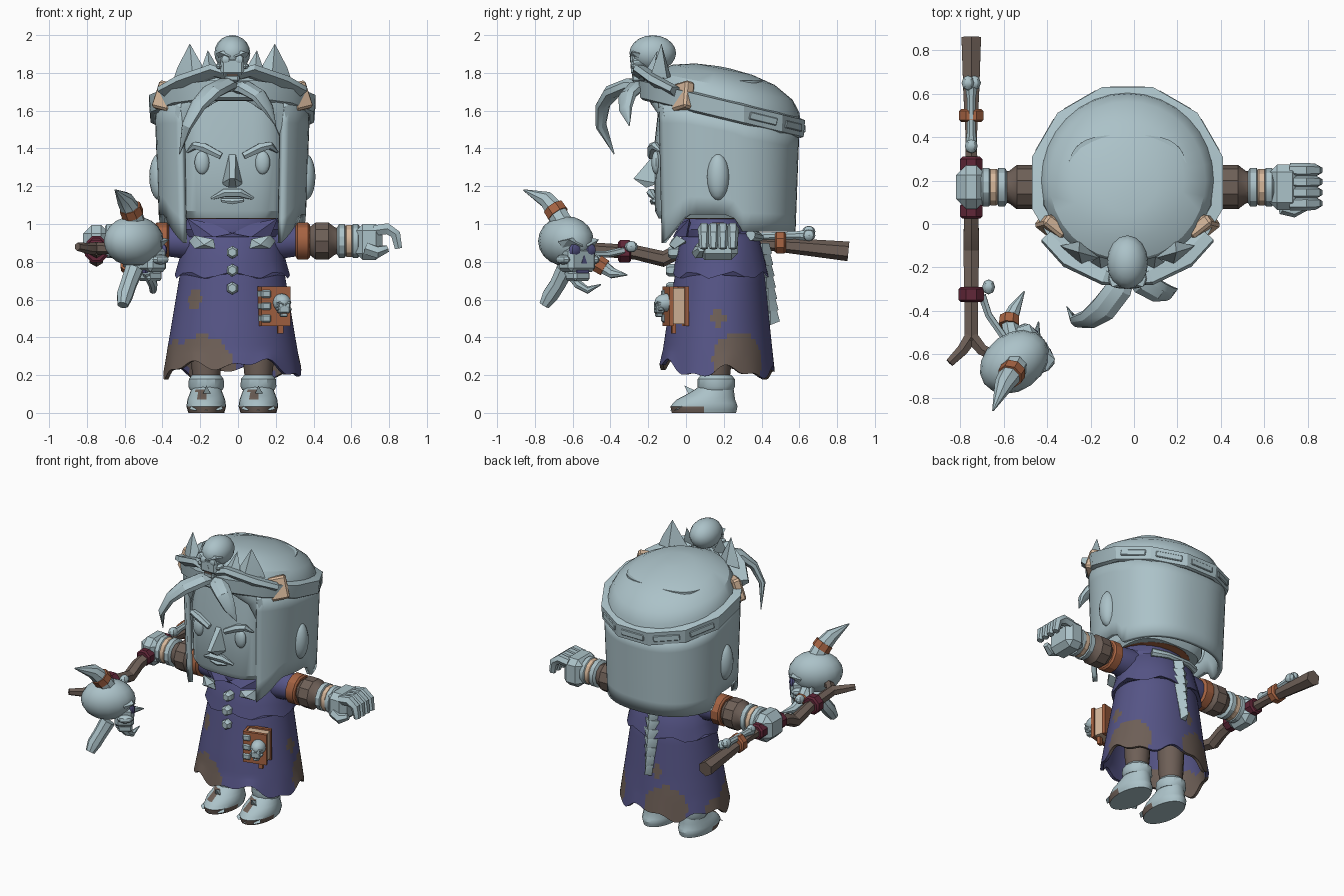
import bpy, bmesh, math
from mathutils import Vector, Matrix, Euler

if "Cube" in bpy.data.objects:
    bpy.data.objects.remove(bpy.data.objects["Cube"])

CX = -0.03  # symmetry plane of the figure
COL = {"pale": (0.41, 0.54, 0.58), "purple": (0.092, 0.09, 0.24), "brown": (0.155, 0.115, 0.095),
       "leather": (0.38, 0.125, 0.055), "maroon": (0.12, 0.02, 0.04), "cream": (0.68, 0.48, 0.33)}
MAT = {}
for k, c in COL.items():
    MAT[k] = bpy.data.materials.new(k)
    MAT[k].diffuse_color = (*c, 1)


def mk(name, bm, mats, paint=None, M=None):
    """Turn a bmesh into an object; paint(centre, normal) gives the material slot."""
    bmesh.ops.recalc_face_normals(bm, faces=bm.faces)
    if paint:
        for f in bm.faces:
            f.material_index = paint(f.calc_center_median(), f.normal)
    if M:
        bm.transform(M)
    me = bpy.data.meshes.new(name)
    bm.to_mesh(me)
    bm.free()
    for m in mats.split():
        me.materials.append(MAT[m])
    ob = bpy.data.objects.new(name, me)
    bpy.context.collection.objects.link(ob)
    return ob


def skin(bm, rings, closed=False):
    n = len(rings[0])
    for a, b in zip(rings, rings[1:] + ([rings[0]] if closed else [])):
        for i in range(n):
            bm.faces.new((a[i], a[(i + 1) % n], b[(i + 1) % n], b[i]))
    if not closed:
        bm.faces.new(rings[0][::-1])
        bm.faces.new(rings[-1])


def sup(a, rx, ry, e):
    c, s = math.cos(a), math.sin(a)
    return (rx * math.copysign(abs(c) ** (2 / e), c), ry * math.copysign(abs(s) ** (2 / e), s))


def loft(name, keys, mats, n=24, e=2.0, tilt=0, hem=None, sub=1, paint=None, x=CX, closed=False, off=0):
    """Stacked oval rings; each key is (z, centre y, rx, ry). The lowest rings follow the hem."""
    bm = bmesh.new()
    ks = []
    for p, q in zip(keys, keys[1:]):
        ks += [[u + (v - u) * j / sub for u, v in zip(p, q)] for j in range(sub)]
    ks.append(keys[-1])
    zmin = min(k[0] for k in ks)
    rings = []
    for z, cy, rx, ry in ks:
        ring = []
        for i in range(n):
            a = (i + off) * math.tau / n
            px, py = sup(a, rx, ry, e)
            dz = hem(a) * max(0, 1 - (z - zmin) / .12) if hem else 0
            ring.append(bm.verts.new((x + px, cy + py, z + tilt * py + dz)))
        rings.append(ring)
    skin(bm, rings, closed)
    return mk(name, bm, mats, paint)


def tube(name, pts, radii, mats, n=8, flat=1.0, M=None):
    """Tapered sweep along a path."""
    bm, P, rings = bmesh.new(), [Vector(p) for p in pts], []
    t0 = (P[1] - P[0]).normalized()
    ref = Vector((0, 0, 1)) if abs(t0.x) > 0.8 else Vector((1, 0, 0))
    for i, p in enumerate(P):
        t = (P[min(i + 1, len(P) - 1)] - P[max(i - 1, 0)]).normalized()
        ref = (ref - t * ref.dot(t)).normalized()
        b = t.cross(ref)
        rings.append([bm.verts.new(p + radii[i] * (ref * math.cos(a) + b * math.sin(a) * flat))
                      for a in [(k + .5) * math.tau / n for k in range(n)]])
    skin(bm, rings)
    return mk(name, bm, mats, None, M)


def box(name, loc, size, mats, rot=(0, 0, 0), bev=0.0, M=None):
    bm = bmesh.new()
    bmesh.ops.create_cube(bm, size=1, matrix=Matrix.Diagonal((*size, 1)))
    if bev:
        bmesh.ops.bevel(bm, geom=bm.edges[:], offset=bev, segments=1, affect='EDGES')
    T = Matrix.Translation(loc) @ Euler(rot).to_matrix().to_4x4()
    return mk(name, bm, mats, None, M @ T if M else T)


def ball(name, loc, r, mats, M=None, u=16, v=10):
    bm = bmesh.new()
    T = Matrix.Translation(loc) @ Matrix.Diagonal((*r, 1))
    bmesh.ops.create_uvsphere(bm, u_segments=u, v_segments=v, radius=1, matrix=T)
    return mk(name, bm, mats, None, M)


def hull(name, pts, mats, M=None):
    bm = bmesh.new()
    for p in pts:
        bm.verts.new(p)
    bmesh.ops.convex_hull(bm, input=bm.verts[:])
    return mk(name, bm, mats, None, M)


def skull(name, loc, s, yaw, eye, mouth):
    M = Matrix.Translation(loc) @ Matrix.Rotation(yaw, 4, 'Z') @ Matrix.Scale(s, 4)
    ball(name + "_cranium", (0, .1, .15), (.5, .65, .5), "pale", M)
    box(name + "_face", (0, -.28, -.22), (.66, .46, .5), "pale", (0, 0, 0), .08, M)
    box(name + "_teeth", (0, -.3, -.55), (.4, .36, .2), "pale", (0, 0, 0), .05, M)
    box(name + "_mouth", (0, -.28, -.46), (.3, .4, .06), mouth, M=M)
    hull(name + "_nose", [(-.07, -.525, -.3), (.07, -.525, -.3), (0, -.525, -.12), (0, -.45, -.2)], eye, M)
    for q in (-1, 1):
        ball(name + "_socket", (q * .19, -.46, -.03), (.14, .08, .13), eye, M, 8, 6)
        hull(name + "_brow", [(q * .05, -.55, .04), (q * .38, -.5, .18), (q * .46, -.25, .14), (q * .05, -.4, .26),
                              (q * .38, -.3, .02)], "pale", M)
        ball(name + "_cheek", (q * .36, -.3, -.22), (.11, .2, .1), "pale", M, 8, 6)


# Hollow coat with ragged hem and worn patches
PATCH = [(-.2, -.1, .22, .19), (-.34, .04, .22, .16), (.3, .29, .28, .15), (.27, .17, .5, .042), (-.24, -.03, .61, .052),
         (-.15, .44, .27, .14), (-.38, .22, .22, .09), (-.08, .42, .5, .04)]
def worn(c, nrm):
    return int(any((c - Vector(p[:3])).length < p[3] for p in PATCH))
def ragged(a):
    return .025 * math.sin(5 * a + .6) + .015 * math.sin(11 * a) + .05 * max(0, -math.sin(a)) ** 3
loft("coat", [(.7, .18, .26, .22), (.45, .17, .305, .255), (.215, .165, .345, .285), (.215, .165, .365, .305),
              (.45, .17, .325, .275), (.72, .18, .28, .24), (.95, .18, .23, .19)],
     "purple brown", 112, hem=ragged, sub=8, paint=worn)
loft("mantle", [(.73, .185, .305, .255), (.8, .185, .285, .24), (.92, .18, .255, .21), (.99, .17, .19, .16)],
     "purple", 24, hem=lambda a: .02 * math.sin(7 * a))
loft("collar", [(.93, .15, .25, .19), (.97, .145, .265, .195), (1.035, .14, .235, .175), (1.0, .14, .2, .14)], "purple", 20)
loft("neck", [(.95, .13, .15, .13), (1.025, .12, .2, .15), (1.028, .12, .25, .255), (1.04, .12, .25, .255)], "leather", 20)
for i, z in enumerate((.85, .755, .66)):
    y = (-.065, -.075, -.075)[i]
    tube("button", [(CX, y + .03, z), (CX, y - .015, z), (CX, y - .03, z)], [.034, .034, .022], "pale", 6)

# Legs, boots, arms and everything mirrored
for s in (-1, 1):
    X = lambda d: CX + s * d
    fx = X(.138)
    loft("leg", [(.16, .16, .07, .07), (.26, .16, .08, .08), (.5, .16, .09, .09)], "brown", 12, x=fx)
    loft("boot", [(0, .095, .095, .17), (.035, .095, .105, .178), (.07, .105, .1, .155), (.11, .14, .085, .115),
                  (.14, .16, .075, .09)], "pale brown", 24, x=fx, sub=2,
         paint=lambda c, nrm: int((.002 < c.z < .036 and c.y < .11 - c.z) or
                                  (.07 < c.z < .12 and c.y < .06 and abs(c.x - fx + .02) < .03)))
    loft("boot_cuff", [(.12, .16, .085, .09), (.14, .16, .095, .1), (.18, .16, .092, .098), (.2, .16, .075, .08)],
         "pale", 12, x=fx)
    for d in (-.06, 0, .06):
        hull("toe_claw", [(fx + d - .03, -.04, .02), (fx + d + .03, -.04, .02), (fx + d, .02, .07), (fx + d, -.088 + abs(d) * .4, .012)], "pale")
    hull("boot_spike", [(fx - .03, .03, .07), (fx + .04, .03, .07), (fx, .09, .1), (fx, -.01, .145)], "pale")
    hull("lapel", [(X(.0), -.06, .95), (X(.2), .0, .93), (X(.24), .02, 1.03), (X(.1), -.03, 1.0), (X(.1), -.07, .93), (X(.1), .03, .95)], "purple")
    hull("shoulder_bone", [(X(.09), -.07, .87), (X(.1), -.075, .92), (X(.2), -.05, .94), (X(.23), -.0, .91), (X(.2), -.06, .87),
                           (X(.15), -.09, .89), (X(.15), .0, .9)], "pale")
    arm = [("sleeve", "purple", [.18, .27, .335], [.1, .095, .085], 12),
           ("armlet", "leather", [.335, .345, .4, .41], [.085, .102, .102, .09], 12),
           ("forearm", "brown", [.4, .44, .51, .545, .57], [.07, .102, .102, .075, .07], 10),
           ("wrist_ring", "pale", [.555, .565, .595, .6], [.075, .092, .092, .08], 12),
           ("wrist_wrap", "cream", [.595, .605, .632, .635], [.08, .087, .087, .08], 12),
           ("wrist_band", "pale", [.63, .638, .665, .675], [.08, .092, .092, .08], 12)]
    for nm, m, xs, rs, n in arm:
        tube(nm, [(X(d), .17, .91) for d in xs], rs, m, n)
    # Head details
    ball("ear", (X(.385), .17, 1.25), (.055, .06, .125), "pale")
    ball("eye", (X(.16), -.158, 1.325), (.04, .025, .062), "pale")
    tube("eyebrow", [(X(.06), -.185, 1.36), (X(.15), -.178, 1.405), (X(.2), -.165, 1.415), (X(.24), -.13, 1.38)],
         [.02, .026, .022, .006], "pale", 6)
    tube("fringe", [(X(0), -.17, 1.76), (X(.14), -.17, 1.69), (X(.25), -.12, 1.6), (X(.3), -.09, 1.4)],
         [.07, .07, .06, .02], "pale", 8, .5)
    # Crown side pieces, spikes and clasps
    tube("crown_wing", [(X(.36), -.05, 1.7), (X(.26), -.15, 1.75), (X(.1), -.23, 1.81), (X(0), -.24, 1.78)],
         [.055, .065, .06, .05], "pale", 6, .5)
    hull("crown_spike", [(X(.12), -.16, 1.77), (X(.31), -.1, 1.77), (X(.22), -.08, 1.78), (X(.21), -.19, 1.78), (X(.225), -.13, 1.955),
                         (X(.29), -.11, 1.83)], "pale")
    hull("crown_spike_small", [(X(.06), -.17, 1.8), (X(.18), -.18, 1.78), (X(.12), -.22, 1.8), (X(.13), -.15, 1.92)], "pale")
    box("crown_clasp", (X(.35), -.015, 1.675), (.06, .12, .15), "cream", (.2, s * -.25, s * -.95), .012)

# Head and face
loft("head", [(1.03, .12, .255, .265), (1.07, .12, .28, .285), (1.4, .12, .29, .29), (1.76, .14, .28, .27)], "pale", 36, e=3.5)
hull("nose", [(CX + q * w, y, z) for q in (-1, 1) for w, y, z in
              ((.018, -.15, 1.39), (.058, -.15, 1.215), (.014, -.278, 1.24), (.02, -.21, 1.192))], "pale")
tube("upper_lip", [(CX - .11, -.165, 1.135), (CX - .04, -.185, 1.165), (CX + .04, -.185, 1.165), (CX + .11, -.165, 1.135)],
     [.008, .024, .024, .008], "pale", 6)
tube("lower_lip", [(CX - .06, -.17, 1.125), (CX, -.175, 1.12), (CX + .06, -.17, 1.125)], [.01, .018, .01], "pale", 6)

# Long hair shell, open at the face
def brim(y):
    return 1.585 - .24 * (y - .19)
bm = bmesh.new()
N, L, cols = 48, 6, []
for i in range(N + 1):
    a = math.radians(-52 + 284 * i / N)
    y0 = .19 + sup(a, 1, .39, 2.4)[1]
    low = 1.05 - min(max(-y0, 0) / .13, 1) * .15 - min(max(y0 - .25, 0) / .04, 1) * .09
    col = []
    for j in range(L + 1):
        k = j / L
        px, py = sup(a, .375 + .02 * k, .375 + .02 * k, 2.4)
        col.append(bm.verts.new((CX + px, .19 + py, low + (brim(.19 + py) - low) * k)))
    cols.append(col)
for a, b in zip(cols, cols[1:]):
    for j in range(L):
        bm.faces.new((a[j], b[j], b[j + 1], a[j + 1]))
hair = mk("hair", bm, "pale")
md = hair.modifiers.new("thickness", 'SOLIDIFY')
md.thickness, md.offset = .03, 0

# Tilted hat dome, twelve-sided band with raised slot plates, front curls
loft("hat_dome", [(1.6, .2, .41, .41), (1.67, .2, .395, .4), (1.73, .2, .36, .365), (1.79, .2, .26, .27),
                  (1.82, .2, .14, .15), (1.83, .2, .03, .03)], "pale", 32, tilt=-.2)
loft("hat_band", [(1.555, .19, .43, .43), (1.565, .19, .448, .448), (1.655, .19, .456, .456), (1.665, .19, .4, .4), (1.56, .19, .39, .39)],
     "pale", 12, tilt=-.24, closed=True, off=.5)
for k in range(1, 6):
    a = k * math.pi / 6
    T = Matrix.Shear('XY', 4, (0, 0)) @ Matrix.Translation((CX + .437 * math.cos(a), .19 + .437 * math.sin(a), 1.61 - .105 * math.sin(a)))
    box("band_plate", (0, 0, 0), (.012, .17, .04), "pale", (.24 * -math.cos(a), 0, a), .004, T)
tube("curl_left", [(CX, -.19, 1.73), (-.07, -.3, 1.735), (-.14, -.39, 1.7), (-.21, -.44, 1.63), (-.27, -.45, 1.52), (-.31, -.38, 1.37)],
     [.05, .065, .065, .05, .035, .003], "pale", 8, .6)
tube("curl_right", [(CX, -.19, 1.73), (.04, -.27, 1.72), (.11, -.31, 1.68), (.16, -.32, 1.61), (.2, -.3, 1.52)],
     [.05, .06, .055, .04, .003], "pale", 8, .6)
skull("crown_skull", (CX, -.195, 1.876), .19, 0, "pale", "brown")

# Open hand
box("palm", (.695, .17, .905), (.14, .21, .19), "pale", bev=.035)
for i, y in enumerate((.095, .145, .195, .248)):
    tube("finger", [(.72, y, .965), (.79, y, .975), (.835, y, .945), (.85, y, .87)], [.032, .034, .03, .022], "pale", 6)
tube("thumb", [(.68, .08, .87), (.74, .065, .85), (.79, .08, .87)], [.035, .035, .02], "pale", 6)

# Fist and staff
box("fist", (-.75, .17, .9), (.14, .2, .19), "pale", bev=.045)
sx = -.75
tube("staff", [(sx, .86, .855), (sx, .6, .88), (sx, .4, .895), (sx, .17, .9), (sx, -.03, .86), (sx, -.12, .815), (sx, -.27, .85), (sx, -.54, .87)],
     [.052, .042, .03, .035, .04, .042, .038, .035], "brown", 6)
tube("fork_outer", [(sx, -.52, .87), (-.79, -.58, .87), (-.85, -.64, .88)], [.035, .03, .022], "brown", 6)
tube("fork_inner", [(sx, -.52, .87), (-.7, -.58, .87), (-.62, -.62, .87)], [.035, .03, .025], "brown", 6)
for y, z, r in ((.275, .9, .055), (.06, .885, .055), (-.325, .855, .064)):
    tube("binding", [(sx, y + .035, z), (sx, y + .025, z), (sx, y - .025, z), (sx, y - .035, z)], [r * .8, r, r, r * .8], "maroon", 8)
tube("binding_strap", [(-.7, -.33, .86), (-.67, -.42, .84), (-.6, -.52, .84)], [.02, .018, .018], "pale", 6)
tube("staff_bone", [(sx, .36, .93), (sx, .42, .935), (sx, .58, .94), (sx, .63, .94)], [.03, .022, .022, .03], "pale", 8)
for x, y, z in ((-.765, .65, .96), (-.735, .65, .94), (-.75, .36, .94), (-.67, -.29, .88)):
    ball("bone_knob", (x, y, z), (.03, .035, .03), "pale", None, 8, 6)
tube("bone_strap", [(sx, .53, .9), (sx, .52, .9), (sx, .48, .9), (sx, .47, .9)], [.05, .062, .062, .05], "leather", 8)

# Horned skull on the staff
skull("staff_skull", (-.53, -.62, .87), .265, 2.2, "purple", "purple")
horns = [[(-.54, -.64, .98), (-.565, -.69, 1.07), (-.6, -.74, 1.13), (-.65, -.86, 1.18)],
         [(-.55, -.64, .76), (-.58, -.68, .68), (-.6, -.72, .62), (-.61, -.75, .57)],
         [(-.56, -.52, .82), (-.575, -.45, .78), (-.55, -.39, .74), (-.505, -.31, .73)],
         [(-.48, -.62, .75), (-.45, -.57, .68), (-.45, -.52, .65), (-.44, -.45, .68)]]
for i, h in enumerate(horns):
    tube("horn", h, [(.06, .055, .045, .004), (.05, .045, .045, .03), (.045, .04, .03, .003), (.03, .025, .02, .003)][i], "pale", 8)
    if i in (0, 2):
        c, d = Vector(h[1]), (Vector(h[2]) - Vector(h[0])).normalized() * .024
        tube("horn_ring", [c - d, c + d], [.062 - i * .006, .06 - i * .006], "leather", 8)

# Book hanging on the coat
B = Matrix.Translation((.19, -.055, .565)) @ Matrix.Rotation(.25, 4, 'Z')
for y in (-.042, .042):
    box("book_cover", (0, y, 0), (.155, .022, .21), "leather", M=B)
box("book_spine", (-.073, 0, 0), (.016, .1, .21), "leather", M=B)
box("book_pages", (.002, 0, 0), (.135, .065, .19), "cream", M=B)
box("book_ribbon", (.03, -.02, -.12), (.03, .02, .05), "leather", M=B)
for z in (-.065, 0, .065):
    box("book_strap", (-.055, -.003, z), (.055, .115, .042), "pale", bev=.008, M=B)
skull("book_skull", B @ Vector((.028, -.07, .005)), .095, .25, "pale", "brown")

# Spine ornament on the back
for i in range(7):
    z, w = .9 - i * .06, .062 - abs(i - 2) * .008
    y = .405 + .007 * i
    hull("vertebra", [(CX - w, y, z), (CX + w, y, z), (CX - w * .7, y, z - .075), (CX + w * .7, y, z - .075),
                      (CX, y + .05, z - .055), (CX, y + .035, z), (CX, y - .05, z - .03)], "pale")
tube("back_bone", [(CX - .17, .34, .94), (CX - .08, .39, .93), (CX + .08, .39, .93), (CX + .17, .34, .94)], [.03, .022, .022, .03], "pale", 8)

bpy.ops.object.select_all(action='SELECT')
bpy.context.view_layer.objects.active = hair
bpy.ops.object.shade_smooth_by_angle(angle=math.radians(30))

for m in bpy.data.materials:
    if m.users and not m.is_grease_pencil:
        m.use_nodes = True
        m.node_tree.nodes["Principled BSDF"].inputs["Base Color"].default_value = m.diffuse_color
